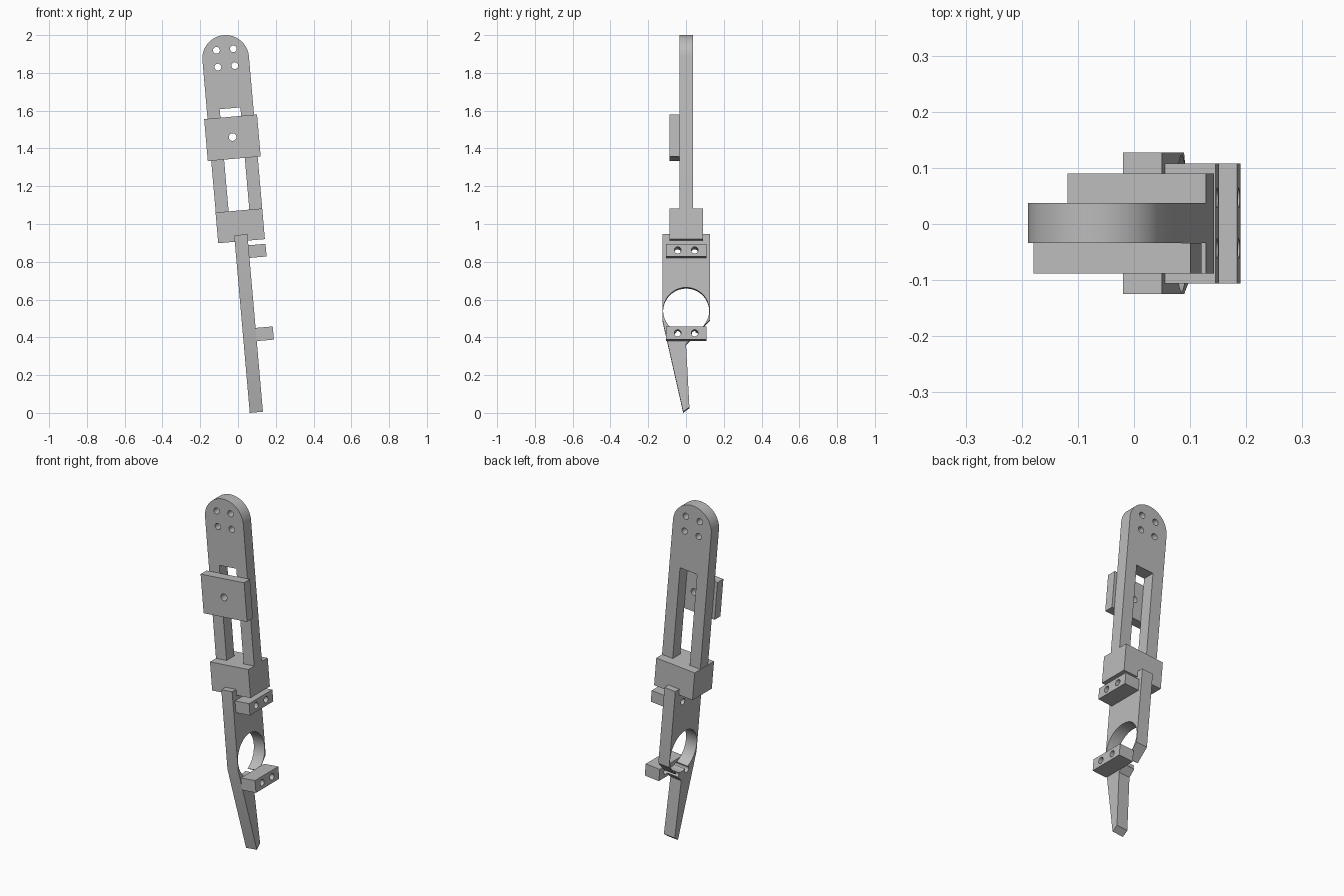
import bpy
import bmesh
import math
from mathutils import Matrix, Vector

cube = bpy.data.objects.get("Cube")
if cube:
    bpy.data.objects.remove(cube)

TILT = Matrix.Rotation(math.radians(-5), 4, "Y")
MID = 0.0985      # centre line of the arm
HALF = 0.1235     # half width of the arm
PLATE = (0.062, 0.132)
GREY = (0.5, 0.5, 0.5, 1)

grey = bpy.data.materials.new("plain_grey")
grey.use_nodes = True
grey.diffuse_color = GREY
grey.node_tree.nodes["Principled BSDF"].inputs["Base Color"].default_value = GREY


def prism(name, outline, axis, start, end):
    """Extrude an outline of (across, up) points along the x or y axis."""
    bm = bmesh.new()
    place = (lambda a, z: (start, a, z)) if axis == "x" else (lambda a, z: (a, start, z))
    face = bm.faces.new([bm.verts.new(place(a, z)) for a, z in outline])
    depth = end - start
    push = Vector((depth, 0, 0)) if axis == "x" else Vector((0, depth, 0))
    grown = bmesh.ops.extrude_face_region(bm, geom=[face])["geom"]
    bmesh.ops.translate(bm, vec=push, verts=[v for v in grown if isinstance(v, bmesh.types.BMVert)])
    bmesh.ops.recalc_face_normals(bm, faces=bm.faces)
    mesh = bpy.data.meshes.new(name)
    bm.to_mesh(mesh)
    bm.free()
    mesh.materials.append(grey)
    obj = bpy.data.objects.new(name, mesh)
    bpy.context.collection.objects.link(obj)
    return obj


def rect(a0, a1, z0, z1):
    return [(a0, z0), (a1, z0), (a1, z1), (a0, z1)]


def arc(a, z, radius, turn=2, steps=48):
    """Points on a circle; turn is the sweep in half circles."""
    count = steps if turn == 2 else steps + 1
    angles = [math.pi * turn * i / steps for i in range(count)]
    return [(a + radius * math.cos(t), z + radius * math.sin(t)) for t in angles]


def cut(obj, outlines, axis):
    """Cut each outline right through the part."""
    for outline in outlines:
        cutter = prism("cutter", outline, axis, -1, 1)
        cutter.hide_render = True
        mod = obj.modifiers.new("cut", "BOOLEAN")
        mod.operation = "DIFFERENCE"
        mod.solver = "EXACT"
        mod.object = cutter
        bpy.context.view_layer.update()
        result = bpy.data.meshes.new_from_object(
            obj.evaluated_get(bpy.context.evaluated_depsgraph_get()))
        obj.modifiers.clear()
        obj.data = result
        bpy.data.objects.remove(cutter)


# Slotted arm with a rounded, drilled top
arm = prism("slotted_arm",
            arc(MID, 1.875, HALF, turn=1) + [(MID - HALF, 1.0), (MID + HALF, 1.0)],
            "y", -0.034, 0.037)
slot = rect(MID - 0.055, MID + 0.055, 1.03, 1.61)
bolts = [arc(MID + side * 0.045, z, 0.018, steps=24) for side in (-1, 1) for z in (1.833, 1.922)]
cut(arm, [slot] + bolts, "y")

# Sliding plate on the front of the arm
slider = prism("sliding_plate", rect(-0.043, 0.238, 1.342, 1.565), "y", -0.088, -0.034)
cut(slider, [arc(MID, 1.457, 0.02, steps=24)], "y")

# Block joining the arm and the lower plate
block = prism("joining_block", rect(MID - HALF - 0.001, MID + HALF, 0.904, 1.067),
              "y", -0.088, 0.09)

# Lower plate with a ring opening and a tapered tail
plate = prism("lower_plate",
              [(-0.125, 0.938), (-0.125, 0.484), (-0.015, -0.0054), (0.018, 0.019),
               (0.0, 0.355), (0.127, 0.484), (0.127, 0.938)],
              "x", *PLATE)

# Two drilled brackets on the side of the lower plate
brackets = []
drills = []
for name, low, high in (("upper_bracket", 0.812, 0.879), ("lower_bracket", 0.370, 0.440)):
    holes = [arc(side * 0.045 + 0.001, (low + high) / 2, 0.018, steps=24) for side in (-1, 1)]
    bracket = prism(name, rect(-0.106, 0.108, low, high), "x", PLATE[1], 0.223)
    cut(bracket, holes, "x")
    brackets.append(bracket)
    drills += holes
cut(plate, [arc(0.001, 0.533, 0.122, steps=64)] + drills, "x")

# Lean every part and smooth only the curved walls
bpy.ops.object.select_all(action="DESELECT")
for part in [arm, slider, block, plate] + brackets:
    part.data.transform(TILT)
    part.select_set(True)
    bpy.context.view_layer.objects.active = part
bpy.ops.object.shade_smooth_by_angle(angle=math.radians(30))
